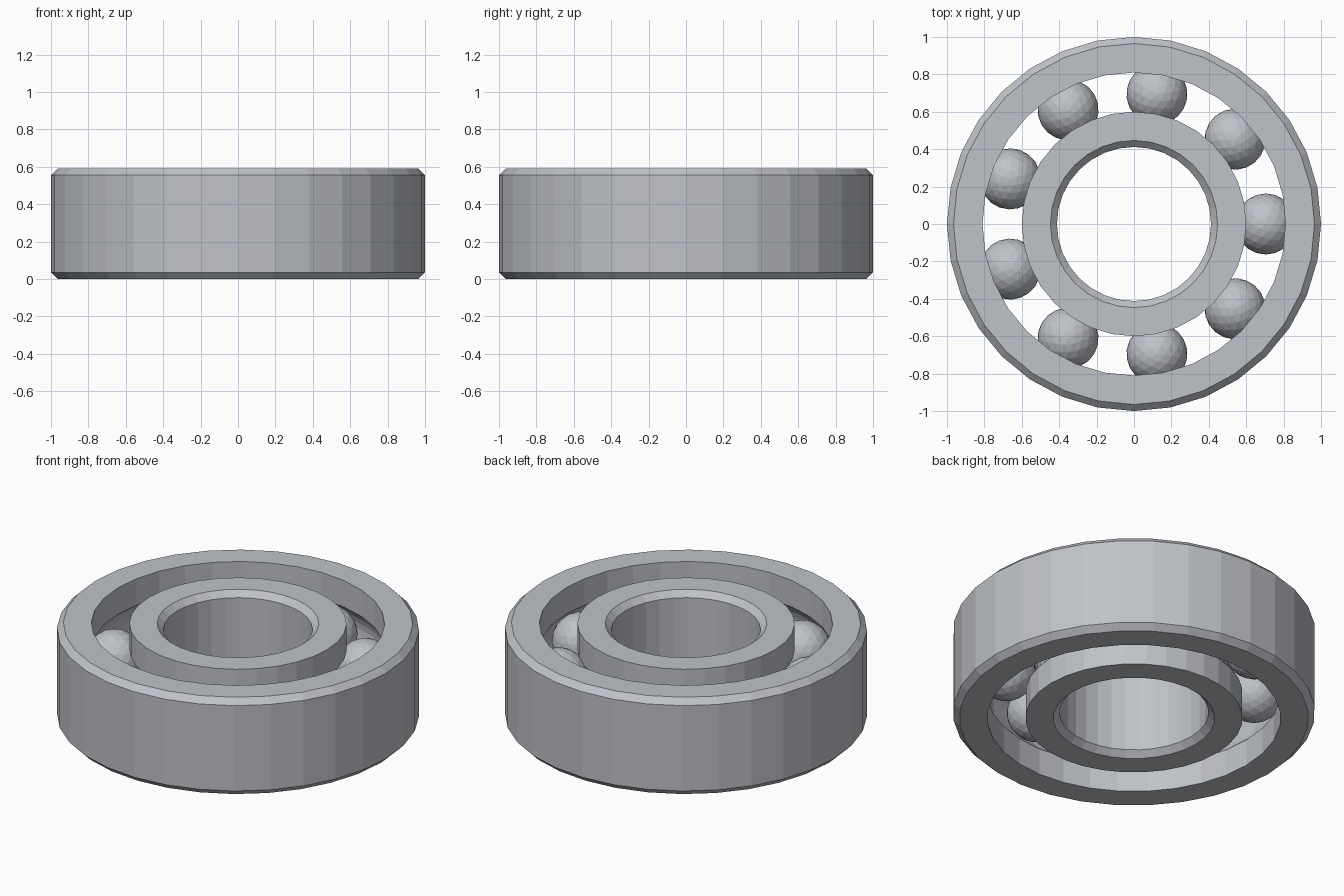
import bpy, bmesh
from math import sin, cos, pi, tau, acos

cube = bpy.data.objects.get("Cube")
if cube:
    bpy.data.objects.remove(cube, do_unlink=True)

HEIGHT, MID = 0.59, 0.295
CHAMFER = 0.035
PITCH = 0.705           # radius of the ball circle
GROOVE, BALL = 0.17, 0.163
SEGMENTS, BALLS = 32, 9

steel = bpy.data.materials.new("steel_grey")
steel.use_nodes = True
colour = (0.52, 0.54, 0.58, 1)
steel.diffuse_color = colour
steel.node_tree.nodes["Principled BSDF"].inputs["Base Color"].default_value = colour


def finish(bm, name):
    bmesh.ops.recalc_face_normals(bm, faces=bm.faces)
    mesh = bpy.data.meshes.new(name)
    bm.to_mesh(mesh)
    bm.free()
    mesh.materials.append(steel)
    obj = bpy.data.objects.new(name, mesh)
    bpy.context.collection.objects.link(obj)
    return obj


def lathe(name, profile):
    """Sweep a closed (radius, z) profile around the z axis."""
    bm = bmesh.new()
    rings = []
    for i in range(SEGMENTS):
        a = tau * i / SEGMENTS
        rings.append([bm.verts.new((r * cos(a), r * sin(a), z)) for r, z in profile])
    for i, ring in enumerate(rings):
        after = rings[(i + 1) % SEGMENTS]
        for j in range(len(profile)):
            k = (j + 1) % len(profile)
            bm.faces.new((ring[j], after[j], after[k], ring[k]))
    return finish(bm, name)


def race(name, plain, chamfered):
    """Ring with a ball groove on one wall and chamfers on the other."""
    side = 1 if plain > PITCH else -1
    half = acos(abs(plain - PITCH) / GROOVE)
    steps = 8
    groove = [(PITCH + side * GROOVE * cos(t), MID + GROOVE * sin(t))
              for t in (half * (2 * i / steps - 1) for i in range(steps + 1))]
    lip = chamfered - side * CHAMFER
    profile = [(plain, 0)] + groove + [
        (plain, HEIGHT), (lip, HEIGHT), (chamfered, HEIGHT - CHAMFER),
        (chamfered, CHAMFER), (lip, 0)]
    return lathe(name, profile)


# Races
race("outer_race", 0.81, 1.0)
race("inner_race", 0.6, 0.412)

# Rolling balls
for n in range(BALLS):
    a = tau * n / BALLS
    bm = bmesh.new()
    bmesh.ops.create_icosphere(bm, subdivisions=3, radius=BALL)
    ball = finish(bm, f"ball_{n + 1}")
    ball.location = (PITCH * cos(a), PITCH * sin(a), MID)
    ball.rotation_euler.z = a
